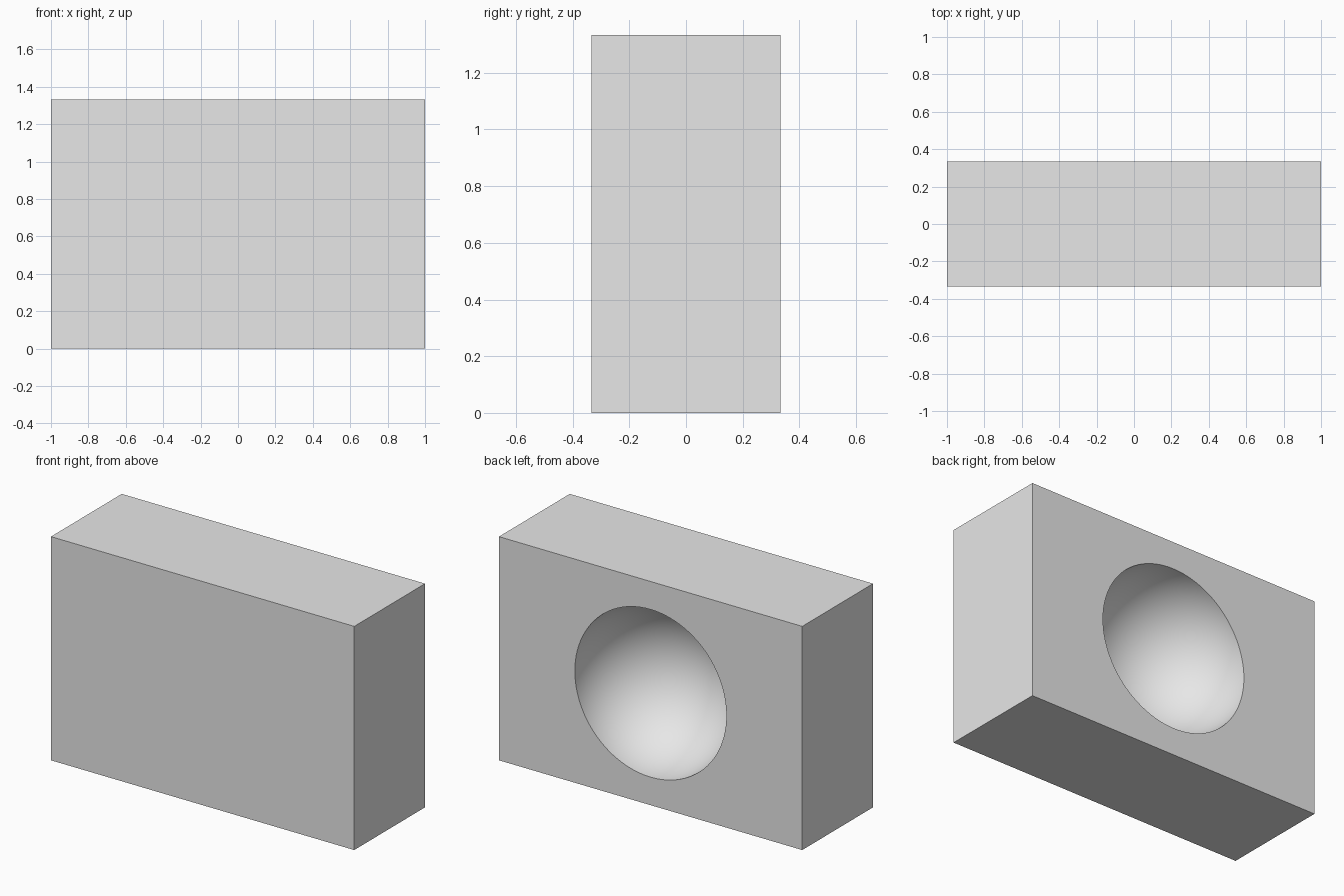
import bpy
import math

# Remove the default object
cube = bpy.data.objects.get("Cube")
if cube:
    bpy.data.objects.remove(cube, do_unlink=True)

WIDTH, DEPTH, HEIGHT = 2.0, 2 / 3, 4 / 3
RADIUS = 0.5

# Plain grey material
grey = bpy.data.materials.new("light_grey")
grey.use_nodes = True
colour = (0.8, 0.8, 0.8, 1.0)
grey.diffuse_color = colour
grey.node_tree.nodes["Principled BSDF"].inputs["Base Color"].default_value = colour

# Solid block
bpy.ops.mesh.primitive_cube_add(size=1, location=(0, 0, HEIGHT / 2))
block = bpy.context.object
block.name = "block"
block.scale = (WIDTH, DEPTH, HEIGHT)
bpy.ops.object.transform_apply(location=False, rotation=False, scale=True)
block.data.materials.append(grey)

# Ball centred on the back face; an odd ring count keeps vertices off that plane
bpy.ops.mesh.primitive_uv_sphere_add(
    segments=96, ring_count=49, radius=RADIUS,
    location=(0, DEPTH / 2, HEIGHT / 2), rotation=(math.pi / 2, 0, 0))
ball = bpy.context.object
ball.name = "hollow_cutter"
ball.hide_render = True
ball.data.materials.append(grey)

# Carve the hemispherical hollow
carve = block.modifiers.new("hollow", 'BOOLEAN')
carve.operation = 'DIFFERENCE'
carve.solver = 'EXACT'
carve.object = ball
bpy.ops.object.select_all(action='DESELECT')
block.select_set(True)
bpy.context.view_layer.objects.active = block
bpy.ops.object.modifier_apply(modifier=carve.name)
bpy.data.objects.remove(ball, do_unlink=True)

# Smooth hollow, sharp rim and box edges
bpy.ops.object.shade_smooth_by_angle(angle=math.radians(30))
